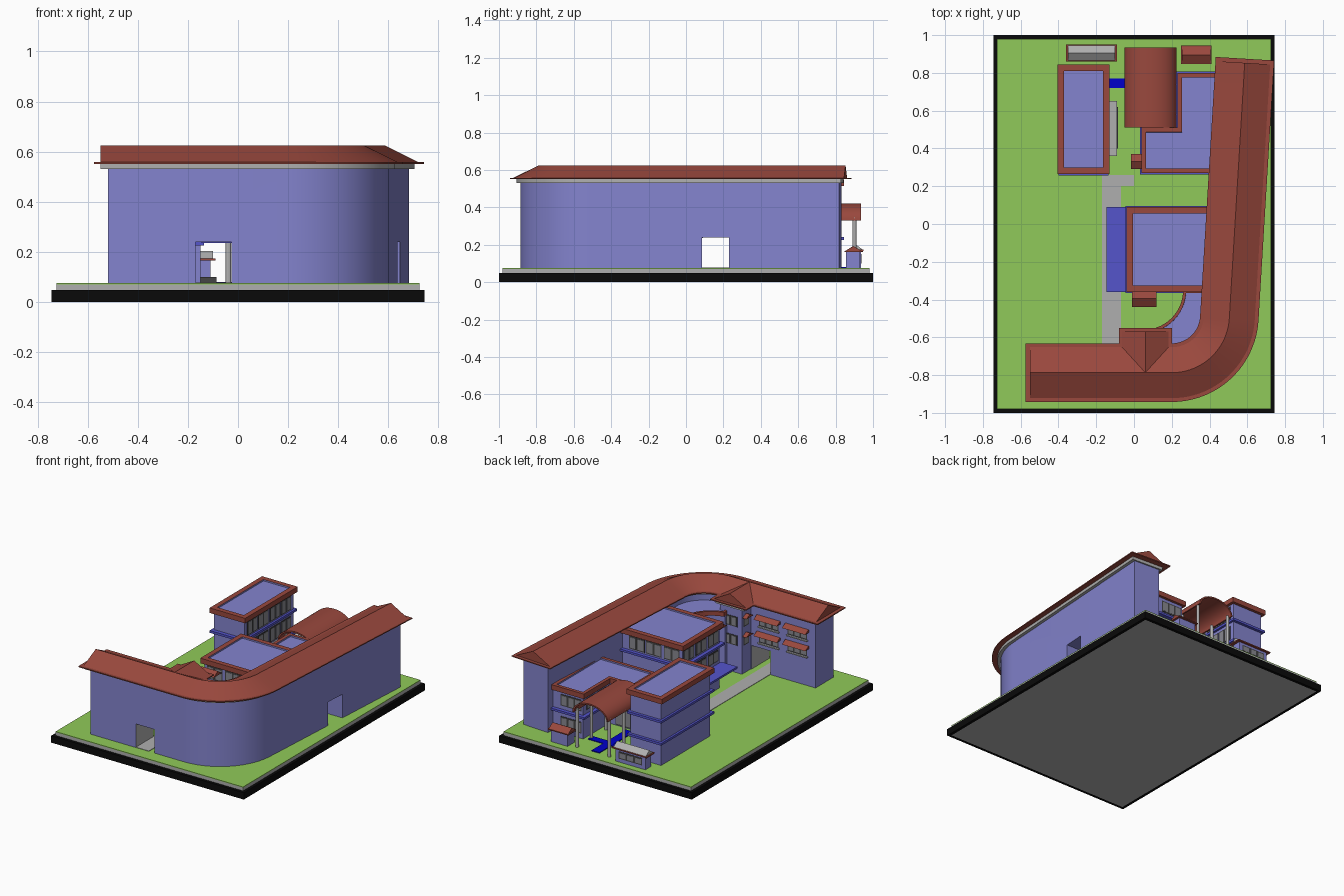
import bpy, bmesh, math

if "Cube" in bpy.data.objects:
    bpy.data.objects.remove(bpy.data.objects["Cube"])

def mat(name, r, g, b):
    m = bpy.data.materials.new(name)
    m.diffuse_color = (r, g, b, 1)
    m.use_nodes = True
    m.node_tree.nodes["Principled BSDF"].inputs["Base Color"].default_value = m.diffuse_color
    return m

BLACK = mat("black", .003, .003, .003)
GREY = mat("light grey", .43, .43, .43)
GREEN = mat("grass green", .28, .59, .1)
WALL = mat("wall blue", .23, .23, .62)
TRIM = mat("trim blue", .09, .09, .6)
GATE = mat("bright blue", 0, 0, .6)
RED = mat("roof red", .32, .065, .047)
DARK = mat("dark grey", .06, .06, .06)
GLASS = mat("window grey", .25, .25, .28)

def finish(name, bm, *mats, smooth=False):
    bmesh.ops.recalc_face_normals(bm, faces=bm.faces)
    me = bpy.data.meshes.new(name)
    bm.to_mesh(me)
    bm.free()
    for m in mats:
        me.materials.append(m)
    if smooth:
        me.polygons.foreach_set("use_smooth", [True] * len(me.polygons))
        me.set_sharp_from_angle(angle=math.radians(25))
    ob = bpy.data.objects.new(name, me)
    bpy.context.collection.objects.link(ob)
    return ob

def loft(name, rings, m, smooth=False):
    """Skin closed rings one after another and cap both ends."""
    bm = bmesh.new()
    vs = [[bm.verts.new(p) for p in r] for r in rings]
    n = len(vs[0])
    for a, b in zip(vs, vs[1:]):
        for i in range(n):
            bm.faces.new((a[i], a[(i + 1) % n], b[(i + 1) % n], b[i]))
    bm.faces.new(vs[0])
    bm.faces.new(vs[-1])
    return finish(name, bm, m, smooth=smooth)

def prism(name, poly, z0, z1, m, smooth=False):
    return loft(name, [[(x, y, z) for x, y in poly] for z in (z0, z1)], m, smooth)

def rect(x0, x1, y0, y1):
    return [(x0, y0), (x1, y0), (x1, y1), (x0, y1)]

def box(name, x0, x1, y0, y1, z0, z1, m):
    return prism(name, rect(x0, x1, y0, y1), z0, z1, m)

def gable(name, x0, x1, y0, y1, z0, z1, m, along="x"):
    if along == "x":
        c = (y0 + y1) / 2
        return loft(name, [[(x, y0, z0), (x, c, z1), (x, y1, z0)] for x in (x0, x1)], m)
    c = (x0 + x1) / 2
    return loft(name, [[(x0, y, z0), (c, y, z1), (x1, y, z0)] for y in (y0, y1)], m)

def cap(name, poly, top, rim=.035, h=.035):
    """Red parapet with a sunken blue roof deck."""
    ob = prism(name, poly, top - h, top, RED)
    bm = bmesh.new()
    bm.from_mesh(ob.data)
    bm.faces.ensure_lookup_table()
    f = [f for f in bm.faces if f.normal.z > .9]
    bmesh.ops.inset_region(bm, faces=f, thickness=rim, depth=0, use_even_offset=True)
    for face in f:
        face.material_index = 1
    bmesh.ops.inset_region(bm, faces=f, thickness=.0005, depth=-.01)
    bm.to_mesh(ob.data)
    bm.free()
    ob.data.materials.append(WALL)

def window(x, y, z, w, h, axis, panes=2):
    """Dark frame plate with glass panes, on a wall facing along axis."""
    def plate(name, c, pw, ph, t, m):
        if axis == "x":
            box(name, x - t, x + t, y + c - pw / 2, y + c + pw / 2, z - ph / 2, z + ph / 2, m)
        else:
            box(name, x + c - pw / 2, x + c + pw / 2, y - t, y + t, z - ph / 2, z + ph / 2, m)
    plate("window_frame", 0, w, h, .003, DARK)
    p = w / panes
    for i in range(panes):
        plate("window_pane", (i + .5) * p - w / 2, p - .014, h - .016, .0045, GLASS)

# ---- ground plate
box("ground_slab", -.725, .725, -.98, .98, 0, .07, GREY)
box("lawn", -.725, .725, -.98, .98, .07, .075, GREEN)
for s in (-1, 1):
    box("border_side", *sorted((s * .724, s * .745)), -1, 1, 0, .048, BLACK)
    box("border_end", -.745, .745, *sorted((s * .979, s)), 0, .048, BLACK)
box("path", -.17, -.07, -.885, .26, .07, .078, GREY)
box("path_turn", -.08, 0, .2, .26, .07, .0775, GREY)

# ---- long curved building, swept along a bent centre line
def bent_path(x0, y1):
    R, cx, cy, tilt = .305, .2, -.482, math.atan(.0604)
    pts = [(x0, -.787, 0, -1)]
    for i in range(25):
        a = -math.pi / 2 + (math.pi / 2 - tilt) * i / 24
        c, s = math.cos(a), math.sin(a)
        pts.append((cx + R * c, cy + R * s, c, s))
    x, y, c, s = pts[-1]
    pts.append((x + (y1 - y) * math.tan(tilt), y1, c, s))
    return pts

def sweep(name, x0, y1, profile, m):
    return loft(name, [[(x + o * nx, y + o * ny, z) for o, z in profile]
                       for x, y, nx, ny in bent_path(x0, y1)], m, smooth=True)

def slab(w, z0, z1):
    return [(-w, z0), (w, z0), (w, z1), (-w, z1)]

wall = sweep("main_wall", -.52, .825, slab(.098, .07, .535), WALL)
cutters = [box("cut_front", -.17, -.025, -1, -.6, .02, .24, DARK),
           box("cut_side", .3, .8, .085, .23, .02, .24, DARK)]
bpy.context.view_layer.objects.active = wall
for c in cutters:
    c.hide_render = True
    mod = wall.modifiers.new("passage", "BOOLEAN")
    mod.operation, mod.object, mod.solver = "DIFFERENCE", c, "EXACT"
    bpy.ops.object.modifier_apply(modifier=mod.name)
    bpy.data.objects.remove(c)
# grey lining of the front passage
wall.data.materials.clear()
wall.data.materials.append(WALL)
wall.data.materials.append(GREY)
for p in wall.data.polygons:
    c, n = p.center, p.normal
    inside = -.18 < c.x < -.02 and c.y < -.6 and .07 < c.z < .25 and abs(n.y) < .5
    p.material_index = 1 if inside else 0

sweep("main_cornice", -.55, .835, slab(.12, .53, .552), GREY)
sweep("main_eave", -.575, .875, slab(.155, .551, .558), RED)
sweep("main_roof", -.55, .853, [(-.137, .557), (0, .625), (.137, .557)], RED)

# ---- cross gable tower on the courtyard side
box("tower_wall", -.02, .15, -.72, -.59, .07, .535, WALL)
box("tower_cornice", -.05, .17, -.72, -.57, .53, .552, GREY)
box("tower_eave", -.08, .2, -.72, -.55, .551, .558, RED)
gable("tower_roof", -.065, .185, -.787, -.57, .557, .625, RED, "y")
for z in (.3, .43):
    window(-.02, -.635, z, .06, .06, "x", 1)
    gable("tower_hood", -.05, -.01, -.675, -.595, z + .035, z + .055, RED)
    window(.065, -.59, z, .1, .07, "y")

# ---- courtyard windows with red hoods
for x in (-.16, -.38):
    for z in (.305, .42):
        window(x, -.689, z, .15, .05, "y", 3)
        gable("window_hood", x - .09, x + .09, -.72, -.645, z + .03, z + .052, RED)
        box("window_sill", x - .08, x + .08, -.69, -.675, z - .035, z - .027, GREY)

# ---- concave curved link in the corner
def link(r):
    arc = [(.05 + r * math.cos(a), -.35 + r * math.sin(a))
           for a in (-math.radians(78) * i / 14 for i in range(15))]
    return [(.45, -.35)] + arc + [(.1, -.7), (.45, -.7)]
prism("curved_link", link(.225), .07, .47, WALL, True)
cap("curved_link_roof", link(.21), .49, .016, .03)

# ---- middle block
box("middle_body", -.02, .45, -.34, .07, .07, .52, WALL)
cap("middle_roof", rect(-.04, .45, -.36, .09), .535)
box("middle_band", -.045, .45, -.365, .095, .375, .39, TRIM)
box("middle_canopy", -.145, -.02, -.36, .09, .236, .25, TRIM)
for y in (-.27, -.135, 0):
    window(-.02, y, .445, .115, .09, "x")
    window(-.02, y, .31, .115, .08, "x")
for x in (.06, .2, .33):
    for y in (-.34, .07):
        window(x, y, .445, .12, .09, "y")
gable("middle_hood", -.01, .12, -.44, -.35, .47, .5, RED)

# ---- left three-storey block
box("left_body", -.385, -.15, .285, .825, .07, .53, WALL)
cap("left_roof", rect(-.405, -.13, .265, .845), .55)
for z in (.225, .38):
    box("left_band", -.4, -.135, .258, .845, z, z + .016, TRIM)
box("left_canopy", -.15, -.09, .36, .65, .242, .252, GREY)
for y in (.37, .49, .62, .74):
    for z in (.31, .455):
        window(-.15, y, z, .11, .1, "x")

# ---- rear L-shaped block
def ell(d):
    return [(.04 + d, .27 + d), (.48, .27 + d), (.48, .8 - d), (.23 + d, .8 - d),
            (.23 + d, .51 - d), (.04 + d, .51 - d)]
prism("rear_body", ell(.018), .07, .385, WALL)
cap("rear_roof", ell(0), .4, .024)
prism("rear_band", ell(-.008), .225, .24, TRIM)
window(.34, .782, .305, .16, .08, "y", 3)
window(.34, .782, .15, .16, .08, "y", 3)
for y in (.58, .7):
    window(.248, y, .305, .09, .08, "x")
window(.14, .492, .305, .12, .08, "y")
window(.14, .492, .14, .12, .12, "y")
gable("side_hood", -.015, .06, .29, .37, .26, .285, RED)

# ---- barrel-vault entrance on posts
def arch(w, h):
    return [(.0875 - w * math.cos(math.pi * i / 20), .33 + h * math.sin(math.pi * i / 20))
            for i in range(21)]
vault = arch(.1375, .09) + arch(.127, .08)[::-1]
loft("vault_roof", [[(x, y, z) for x, z in vault] for y in (.51, .935)], RED, True)
for x in (-.038, .213):
    for y in (.58, .74, .9):
        ring = [(x + .011 * math.cos(a), y + .011 * math.sin(a))
                for a in (math.tau * i / 12 for i in range(12))]
        prism("vault_post", ring, .07, .345, GREY, True)
box("gate_strip", -.13, .22, .72, .77, .07, .08, GATE)
box("gate_walk", .04, .1, .52, .9, .07, .081, GATE)
box("entrance_step", -.15, -.085, .4, .62, .07, .1, DARK)

# ---- small kiosks beside the entrance
box("kiosk_wall", -.34, -.11, .875, .935, .07, .17, WALL)
box("kiosk_eave", -.36, -.09, .86, .95, .166, .174, RED)
gable("kiosk_roof", -.35, -.1, .864, .946, .173, .203, GREY)
box("booth_wall", .265, .395, .855, .93, .07, .165, WALL)
box("booth_eave", .25, .41, .848, .945, .16, .167, RED)
gable("booth_roof", .255, .405, .85, .94, .166, .193, RED)
window(-.225, .935, .125, .18, .05, "y", 3)
